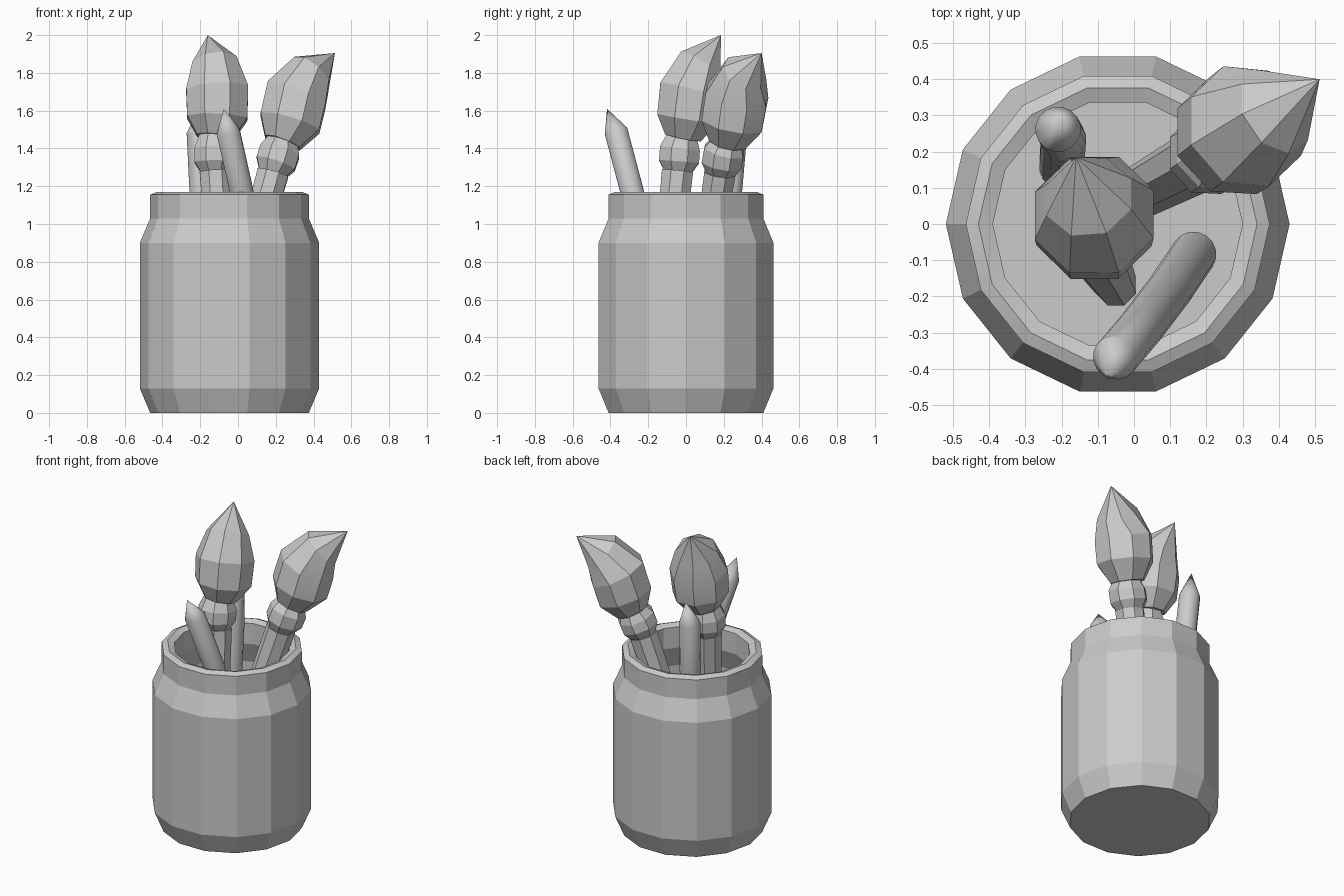
import bpy, bmesh, math
from mathutils import Vector

if "Cube" in bpy.data.objects:
    bpy.data.objects.remove(bpy.data.objects["Cube"])


def finish(bm, name, angle):
    bmesh.ops.recalc_face_normals(bm, faces=bm.faces)
    mesh = bpy.data.meshes.new(name)
    bm.to_mesh(mesh)
    bm.free()
    ob = bpy.data.objects.new(name, mesh)
    bpy.context.collection.objects.link(ob)
    bpy.ops.object.select_all(action='DESELECT')
    ob.select_set(True)
    bpy.context.view_layer.objects.active = ob
    bpy.ops.object.shade_smooth_by_angle(angle=math.radians(angle))
    return ob


def skin(bm, rings):
    """Bridge successive rings of vertices and cap both ends."""
    for a, b in zip(rings, rings[1:]):
        n = max(len(a), len(b))
        for i in range(n):
            j = (i + 1) % n
            if len(b) == 1:
                bm.faces.new((a[i], a[j], b[0]))
            else:
                bm.faces.new((a[i], a[j], b[j], b[i]))
    for r in (rings[0], rings[-1]):
        if len(r) > 2:
            bm.faces.new(r)


def tube(name, stations, sides, angle, phase=0.5):
    """Sweep a polygon along (x, y, z, radius) stations; radius 0 makes a tip."""
    bm = bmesh.new()
    pts = [Vector(s[:3]) for s in stations]
    rings = []
    for k, s in enumerate(stations):
        if s[3] == 0:
            rings.append([bm.verts.new(pts[k])])
            continue
        t = (pts[min(k + 1, len(pts) - 1)] - pts[max(k - 1, 0)]).normalized()
        v = t.cross(Vector((1, 0, 0))).normalized()
        u = v.cross(t)
        ring = []
        for i in range(sides):
            a = 2 * math.pi * (i + phase) / sides
            ring.append(bm.verts.new(pts[k] + s[3] * (u * math.cos(a) + v * math.sin(a))))
        rings.append(ring)
    skin(bm, rings)
    return finish(bm, name, angle)


# Jar: 14-sided hollow body, outside profile up over the lip and down inside
profile = [(0.42, 0), (0.475, 0.13), (0.475, 0.90), (0.42, 1.03), (0.42, 1.155),
           (0.385, 1.17), (0.345, 1.155), (0.345, 1.02), (0.40, 0.88),
           (0.40, 0.15), (0.345, 0.06)]
bm = bmesh.new()
skin(bm, [[bm.verts.new((-0.045 + r * math.cos(i * math.tau / 14),
                         r * math.sin(i * math.tau / 14), z)) for i in range(14)]
          for r, z in profile])
finish(bm, "jar", 20)

# Brushes: handle, ferrule and curved bristle head
brushes = {
    "left": ([(-0.05, -0.17, 0.07, 0.06), (-0.12, -0.045, 1.28, 0.09)],
             [(-0.122, -0.042, 1.27, 0.075), (-0.125, -0.037, 1.33, 0.115),
              (-0.125, -0.032, 1.40, 0.115), (-0.125, -0.02, 1.47, 0.085)],
             [(-0.12, -0.015, 1.46, 0.105), (-0.11, 0.005, 1.56, 0.172),
              (-0.11, 0.025, 1.71, 0.178), (-0.125, 0.075, 1.85, 0.128),
              (-0.16, 0.185, 2.0, 0)]),
    "right": ([(-0.15, 0.0, 0.09, 0.06), (0.185, 0.18, 1.27, 0.09)],
              [(0.18, 0.18, 1.26, 0.075), (0.20, 0.19, 1.32, 0.115),
               (0.222, 0.202, 1.385, 0.115), (0.235, 0.22, 1.44, 0.085)],
              [(0.235, 0.22, 1.43, 0.105), (0.275, 0.245, 1.535, 0.175),
               (0.31, 0.27, 1.68, 0.178), (0.39, 0.31, 1.80, 0.125),
               (0.513, 0.40, 1.905, 0)]),
}
for side, (handle, ferrule, head) in brushes.items():
    tube(side + "_brush_handle", handle, 8, 15)
    tube(side + "_brush_ferrule", ferrule, 8, 15)
    tube(side + "_brush_head", head, 8, 15)

# Pencils: slim round rods with a sharpened tip
tube("front_pencil", [(0.165, -0.083, 0.07, 0.063), (0.10, -0.18, 0.65, 0.063),
                      (0.02, -0.285, 1.17, 0.063), (-0.052, -0.37, 1.49, 0.063),
                      (-0.075, -0.418, 1.61, 0)], 16, 30)
tube("back_pencil", [(-0.20, 0.16, 0.07, 0.063), (-0.195, 0.235, 1.17, 0.063),
                     (-0.21, 0.262, 1.48, 0.063), (-0.20, 0.29, 1.62, 0)], 16, 30)
